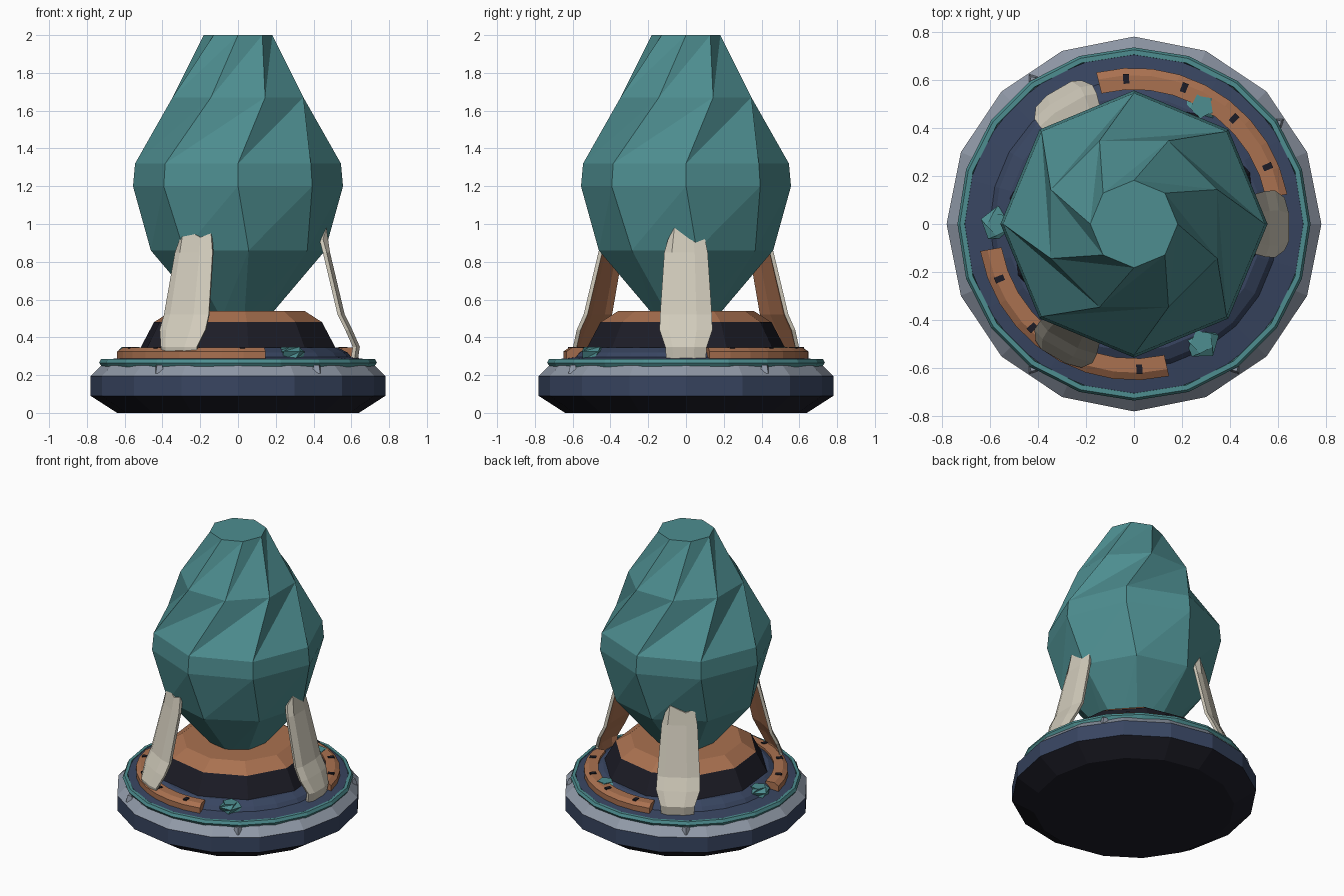
import bpy, bmesh, math
from math import sin, cos, radians, pi
from mathutils import Matrix, Vector

cube = bpy.data.objects.get("Cube")
if cube:
    bpy.data.objects.remove(cube, do_unlink=True)


def material(name, rgb):
    m = bpy.data.materials.new(name)
    m.use_nodes = True
    m.diffuse_color = (*rgb, 1)
    m.node_tree.nodes["Principled BSDF"].inputs["Base Color"].default_value = (*rgb, 1)
    return m


TEAL = material("teal crystal", (0.075, 0.27, 0.28))
CREAM = material("cream shell", (0.64, 0.60, 0.50))
COPPER = material("copper", (0.40, 0.165, 0.08))
NAVY = material("navy", (0.04, 0.06, 0.12))
BLACK = material("near black", (0.012, 0.012, 0.02))
GREY = material("blue grey", (0.28, 0.32, 0.39))


def finish(name, bm, mats):
    bmesh.ops.recalc_face_normals(bm, faces=bm.faces)
    me = bpy.data.meshes.new(name)
    bm.to_mesh(me)
    bm.free()
    for m in mats:
        me.materials.append(m)
    ob = bpy.data.objects.new(name, me)
    bpy.context.collection.objects.link(ob)
    return ob


def ring(bm, r, z, n, turn=0, centre=(0, 0)):
    angles = [2 * pi * k / n + radians(turn) for k in range(n)]
    return [bm.verts.new((centre[0] + r * cos(a), centre[1] + r * sin(a), z)) for a in angles]


def lathe(name, profile, n, mats, bands, turn=0, closed=False):
    """Faceted turned part; bands gives a material slot for each profile segment."""
    bm = bmesh.new()
    rings = [ring(bm, r, z, n, turn) for r, z in profile]
    if closed:
        rings.append(rings[0])
    for lo, hi, slot in zip(rings, rings[1:], bands):
        for k in range(n):
            j = (k + 1) % n
            bm.faces.new((lo[k], lo[j], hi[j], hi[k])).material_index = slot
    if not closed:
        bm.faces.new(rings[0][::-1]).material_index = bands[0]
        bm.faces.new(rings[-1]).material_index = bands[-1]
    return finish(name, bm, mats)


def twisted(name, rows, n, mat, centre=(0, 0)):
    """Faceted crystal: rows of (radius, height, twist), split along one diagonal."""
    bm = bmesh.new()
    rings = [ring(bm, r, z, n, t, centre) for r, z, t in rows]
    for i in range(len(rings) - 1):
        lo, hi = rings[i], rings[i + 1]
        # The split follows the direction in which the row turns
        forward = rows[i + 1][2] >= rows[i][2]
        for k in range(n):
            j = (k + 1) % n
            if forward:
                bm.faces.new((lo[k], lo[j], hi[j]))
                bm.faces.new((lo[k], hi[j], hi[k]))
            else:
                bm.faces.new((lo[k], hi[j], hi[k]))
                bm.faces.new((lo[k], lo[j], hi[j]))
    bm.faces.new(rings[0][::-1])
    bm.faces.new(rings[-1])
    return finish(name, bm, [mat])


# Stepped base drum
lathe("base_drum", [(0.64, 0), (0.78, 0.09), (0.78, 0.195), (0.725, 0.25), (0.70, 0.25)],
      16, [BLACK, NAVY, GREY], [0, 1, 2, 2])

# Glowing trim ring around the deck
lathe("trim_ring", [(0.715, 0.235), (0.735, 0.265), (0.725, 0.285), (0.705, 0.285), (0.70, 0.235)],
      20, [TEAL], [0] * 5, closed=True)

# Deck with a raised inner step
lathe("deck", [(0.705, 0.24), (0.705, 0.28), (0.60, 0.295), (0.58, 0.32), (0.53, 0.345)],
      24, [NAVY], [0] * 4)

# Pedestal under the crystal
lathe("pedestal", [(0.53, 0.34), (0.455, 0.48), (0.36, 0.54)], 10, [BLACK, COPPER], [0, 1], turn=-12)

# Large twisted crystal
twisted("crystal", [(0.16, 0.5, 12), (0.465, 0.86, 7), (0.556, 1.2, 0), (0.545, 1.32, 0),
                    (0.375, 1.67, 22.5), (0.182, 2.0, 45)], 8, TEAL)


def arc_band(name, start, sweep, profile, mat, steps):
    bm = bmesh.new()
    rows = []
    for s in range(steps + 1):
        a = radians(start + sweep * s / steps)
        rows.append([bm.verts.new((r * cos(a), r * sin(a), z)) for r, z in profile])
    n = len(profile)
    for p, q in zip(rows, rows[1:]):
        for k in range(n):
            j = (k + 1) % n
            bm.faces.new((p[k], p[j], q[j], q[k]))
    bm.faces.new(rows[0])
    bm.faces.new(rows[-1][::-1])
    return finish(name, bm, [mat])


# Copper rails with dark clamps
RAIL = [(0.56, 0.28), (0.65, 0.28), (0.65, 0.325), (0.62, 0.345), (0.56, 0.345)]
CLAMP = [(0.585, 0.34), (0.625, 0.34), (0.625, 0.35), (0.585, 0.35)]
for start in (11, 190):
    arc_band(f"rail_{start}", start, 93, RAIL, COPPER, 9)
    for k in range(4):
        arc_band(f"clamp_{start}_{k}", start + 11 + 23.3 * k, 2.4, CLAMP, BLACK, 1)


def blade(name, azimuth):
    """Thin bent shell: cream outside, copper inside, notched tip."""
    rows = [(0.285, 0.635, 0.105), (0.35, 0.645, 0.11), (0.44, 0.605, 0.14),
            (0.52, 0.565, 0.137), (0.85, 0.487, 0.115), (0.94, 0.468, 0.095)]
    tip = [-0.02, 0.04, -0.01, 0.01, 0.01, -0.01, 0.04, -0.02]
    across = [-1, -0.65, 0.4, 1]
    sink = [0.018, 0, 0, 0.018]
    bm = bmesh.new()
    loops = []
    for i, (z, r, w) in enumerate(rows):
        lift = tip if i == len(rows) - 1 else [0] * 8
        outer = [(r - s, w * a) for a, s in zip(across, sink)]
        inner = [(r - s - 0.02, w * a * 0.95) for a, s in zip(across, sink)][::-1]
        pts = outer + inner
        lifts = lift[:4] + lift[:4][::-1]
        loops.append([bm.verts.new((x, y, z + h)) for (x, y), h in zip(pts, lifts)])
    for lo, hi in zip(loops, loops[1:]):
        for k in range(8):
            j = (k + 1) % 8
            f = bm.faces.new((lo[k], lo[j], hi[j], hi[k]))
            f.material_index = 1 if k in (4, 5, 6) else 0
    for end in (loops[0], loops[-1]):
        for k in range(3):
            bm.faces.new((end[k], end[k + 1], end[6 - k], end[7 - k]))
    bmesh.ops.rotate(bm, verts=bm.verts, matrix=Matrix.Rotation(radians(azimuth), 3, 'Z'))
    return finish(name, bm, [CREAM, COPPER])


# Three support blades, with small crystals set between them
for k in range(3):
    blade(f"support_blade_{k}", 120 * k)
    a = radians(60 + 120 * k)
    twisted(f"small_crystal_{k}", [(0.06, 0.28, 0), (0.075, 0.325, 20), (0.05, 0.35, 45)],
            5, TEAL, (0.565 * cos(a), 0.565 * sin(a)))

# Small wedges on the grey rim
for k, az in enumerate((-125, -55, 35, 125)):
    bm = bmesh.new()
    bmesh.ops.create_cone(bm, cap_ends=True, segments=4, radius1=0.032, radius2=0.02, depth=0.045)
    bmesh.ops.rotate(bm, verts=bm.verts, matrix=Matrix.Rotation(radians(az), 3, 'Z'))
    a = radians(az)
    bmesh.ops.translate(bm, verts=bm.verts, vec=Vector((0.728 * cos(a), 0.728 * sin(a), 0.23)))
    finish(f"rim_wedge_{k}", bm, [GREY])
